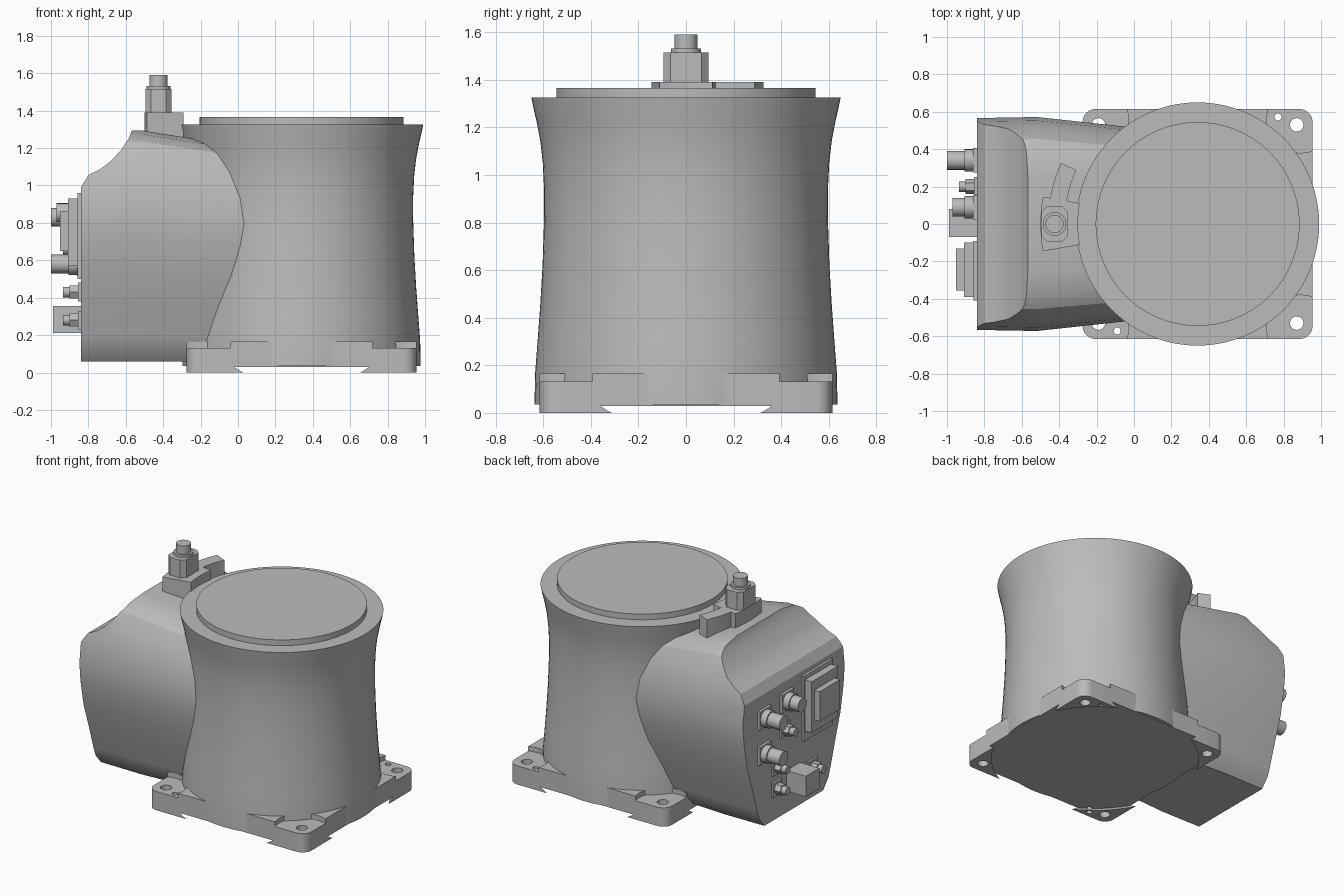
import bpy, bmesh, math
from mathutils import Matrix, Vector

cube = bpy.data.objects.get("Cube")
if cube:
    bpy.data.objects.remove(cube, do_unlink=True)

grey = bpy.data.materials.new("cast_grey")
grey.use_nodes = True
grey.diffuse_color = (0.5, 0.5, 0.5, 1)
grey.node_tree.nodes["Principled BSDF"].inputs["Base Color"].default_value = (0.5, 0.5, 0.5, 1)

CX = 0.34      # column axis
BACK = -0.84   # rear panel plane


def finish(name, bm):
    bmesh.ops.recalc_face_normals(bm, faces=bm.faces)
    mesh = bpy.data.meshes.new(name)
    bm.to_mesh(mesh)
    bm.free()
    mesh.materials.append(grey)
    obj = bpy.data.objects.new(name, mesh)
    bpy.context.collection.objects.link(obj)
    return obj


def select(obj):
    bpy.ops.object.select_all(action='DESELECT')
    obj.select_set(True)
    bpy.context.view_layer.objects.active = obj


def smooth(obj, angle=30):
    select(obj)
    bpy.ops.object.shade_smooth_by_angle(angle=math.radians(angle))
    return obj


def loft(name, rings):
    """Skin a list of equal closed rings and cap both ends."""
    bm = bmesh.new()
    loops = [[bm.verts.new(p) for p in ring] for ring in rings]
    n = len(loops[0])
    for a, b in zip(loops, loops[1:]):
        for i in range(n):
            j = (i + 1) % n
            bm.faces.new((a[i], a[j], b[j], b[i]))
    bm.faces.new(loops[0])
    bm.faces.new(loops[-1])
    return finish(name, bm)


def prism(name, points, z0, z1):
    return loft(name, [[(x, y, z) for x, y in points] for z in (z0, z1)])


def box(name, lo, hi, bevel=0.0):
    """Box between two corners, with optional rounded vertical edges."""
    lo, hi = Vector(lo), Vector(hi)
    bm = bmesh.new()
    bmesh.ops.create_cube(bm, size=1)
    bmesh.ops.transform(bm, verts=bm.verts,
                        matrix=Matrix.Translation((lo + hi) / 2) @ Matrix.Diagonal((*(hi - lo), 1)))
    if bevel:
        edges = [e for e in bm.edges if abs(e.verts[0].co.z - e.verts[1].co.z) > 0.001]
        bmesh.ops.bevel(bm, geom=edges, offset=bevel, segments=6, profile=0.5, affect='EDGES')
    return finish(name, bm)


def lathe(name, x, y, profile, sides=32):
    """Solid of revolution about a vertical axis, profile = (radius, z)."""
    turn = [math.tau * i / sides for i in range(sides)]
    return loft(name, [[(x + r * math.cos(a), y + r * math.sin(a), z) for a in turn]
                       for r, z in profile])


def lathe_back(name, y, z, profile, sides=24):
    """Solid of revolution pointing out of the rear panel, profile = (radius, depth)."""
    turn = [math.tau * i / sides for i in range(sides)]
    return smooth(loft(name, [[(BACK - d, y + r * math.cos(a), z + r * math.sin(a)) for a in turn]
                              for r, d in profile]))


def arc_block(name, r0, r1, a0, a1, z0, z1):
    """Curved block hugging the column on its rear side."""
    angles = [math.radians(180 - a0 - (a1 - a0) * i / 6) for i in range(7)]
    pts = [(CX + r1 * math.cos(a), r1 * math.sin(a)) for a in angles]
    pts += [(CX + r0 * math.cos(a), r0 * math.sin(a)) for a in reversed(angles)]
    return prism(name, pts, z0, z1)


def cut(obj, cutter):
    mod = obj.modifiers.new("cut", 'BOOLEAN')
    mod.operation = 'DIFFERENCE'
    mod.solver = 'EXACT'
    mod.object = cutter
    select(obj)
    bpy.ops.object.modifier_apply(modifier=mod.name)
    bpy.data.objects.remove(cutter, do_unlink=True)


# Waisted column and its raised cap
smooth(lathe("column", CX, 0, [
    (0.637, 0.035), (0.634, 0.17), (0.624, 0.3), (0.613, 0.45), (0.603, 0.62), (0.597, 0.8),
    (0.596, 0.93), (0.602, 1.05), (0.612, 1.14), (0.627, 1.22), (0.642, 1.285), (0.65, 1.325)], 96))
smooth(lathe("column_cap", CX, 0, [(0.545, 1.31), (0.545, 1.365)], 96))

# Square foot plate: relieved underside, corner pockets and bolt holes
plate = box("foot_plate", (-0.275, -0.615, 0), (0.955, 0.615, 0.165), 0.07)
cut(plate, lathe("relief_cutter", CX, 0, [(0.69, -0.1), (0.69, 0), (0.715, 0.03)], 64))
for sx in (-1, 1):
    for sy in (-1, 1):
        hx, hy = CX + sx * 0.53, sy * 0.53
        cut(plate, lathe("pocket_cutter", hx + sx * 0.02, hy + sy * 0.03, [(0.18, 0.132), (0.18, 0.3)], 48))
        cut(plate, lathe("bolt_cutter", hx, hy, [(0.036, -0.1), (0.036, 0.3)], 24))
for s in (-1, 1):
    cut(plate, lathe("pin_cutter", CX + s * 0.43, s * 0.572, [(0.019, -0.1), (0.019, 0.3)], 16))
smooth(plate)

# Rear housing: rounded section tapering into the column
half = [(0.33, 0.06), (0.39, 0.13), (0.415, 0.2), (0.465, 0.36), (0.525, 0.54), (0.56, 0.72),
        (0.572, 0.85), (0.553, 1.0), (0.51, 1.14), (0.455, 1.235), (0.385, 1.275), (0.25, 1.295)]
section = half + [(-w, z) for w, z in reversed(half)]
housing = loft("rear_housing", [
    [(x, w * sw, 0.06 + (z - 0.06) * sz) for w, z in section]
    for x, sw, sz in ((BACK, 0.99, 1), (-0.52, 1, 1), (-0.07, 0.915, 0.942), (0.1, 0.88, 0.92))])
# Hollow sweep across the upper rear edge
scoop = [(-0.95, 0.98), (BACK, 0.99), (-0.80, 1.055), (-0.74, 1.085), (-0.68, 1.13), (-0.625, 1.19),
         (-0.585, 1.25), (-0.565, 1.3), (-0.56, 1.45), (-0.95, 1.45)]
cut(housing, loft("scoop_cutter", [[(x, y, z) for x, z in scoop] for y in (-0.8, 0.8)]))
smooth(housing, 25)

# Curved bracket and upright connector on top of the housing
arc_block("bracket_main", 0.64, 0.84, -10, 10, 1.24, 1.39)
arc_block("bracket_arm", 0.71, 0.80, 10, 24, 1.2, 1.39)
PX = -0.425
c = 0.03
prism("connector_block", [(PX + sx * x, sy * y) for sx, sy, pts in (
    (1, 1, ((0.07, 0.065), (0.07 - c, 0.095))), (-1, 1, ((0.07 - c, 0.095), (0.07, 0.065))),
    (-1, -1, ((0.07, 0.065), (0.07 - c, 0.095))), (1, -1, ((0.07 - c, 0.095), (0.07, 0.065))))
    for x, y in pts], 1.26, 1.515)
smooth(lathe("connector_collar", PX, 0, [(0.063, 1.5), (0.063, 1.532)]))
smooth(lathe("connector_tip", PX, 0, [(0.048, 1.52), (0.048, 1.59)]))

# Large round sockets on the rear panel: mounting plate, collar and barrel
for i, (y, z, length) in enumerate(((0.34, 0.83, 0.16), (0.34, 0.58, 0.16), (0.09, 0.855, 0.13))):
    box(f"socket_plate_{i}", (BACK - 0.02, y - 0.065, z - 0.065), (BACK + 0.02, y + 0.065, z + 0.065))
    lathe_back(f"socket_collar_{i}", y, z, [(0.06, 0), (0.06, 0.065)])
    lathe_back(f"socket_barrel_{i}", y, z, [(0.05, 0.05), (0.05, length)])

# Small round sockets
for i, (y, z) in enumerate(((0.11, 0.66), (0.2, 0.43), (0.2, 0.28), (-0.2, 0.28))):
    box(f"small_plate_{i}", (BACK - 0.015, y - 0.05, z - 0.05), (BACK + 0.02, y + 0.05, z + 0.05))
    lathe_back(f"small_nut_{i}", y, z, [(0.04, 0), (0.04, 0.06)], 6)
    lathe_back(f"small_barrel_{i}", y, z, [(0.028, 0.05), (0.028, 0.095)], 16)

# Square plug and the stepped main power connector
box("square_plug", (-0.99, -0.07, 0.21), (BACK + 0.02, 0.08, 0.355))
for name, depth, y0, y1, z0, z1 in (("power_plate", 0.018, -0.41, -0.09, 0.5, 0.96),
                                    ("power_frame", 0.07, -0.39, -0.10, 0.57, 0.93),
                                    ("power_plug", 0.112, -0.355, -0.13, 0.65, 0.86)):
    box(name, (BACK - depth, y0, z0), (BACK + 0.02, y1, z1))
